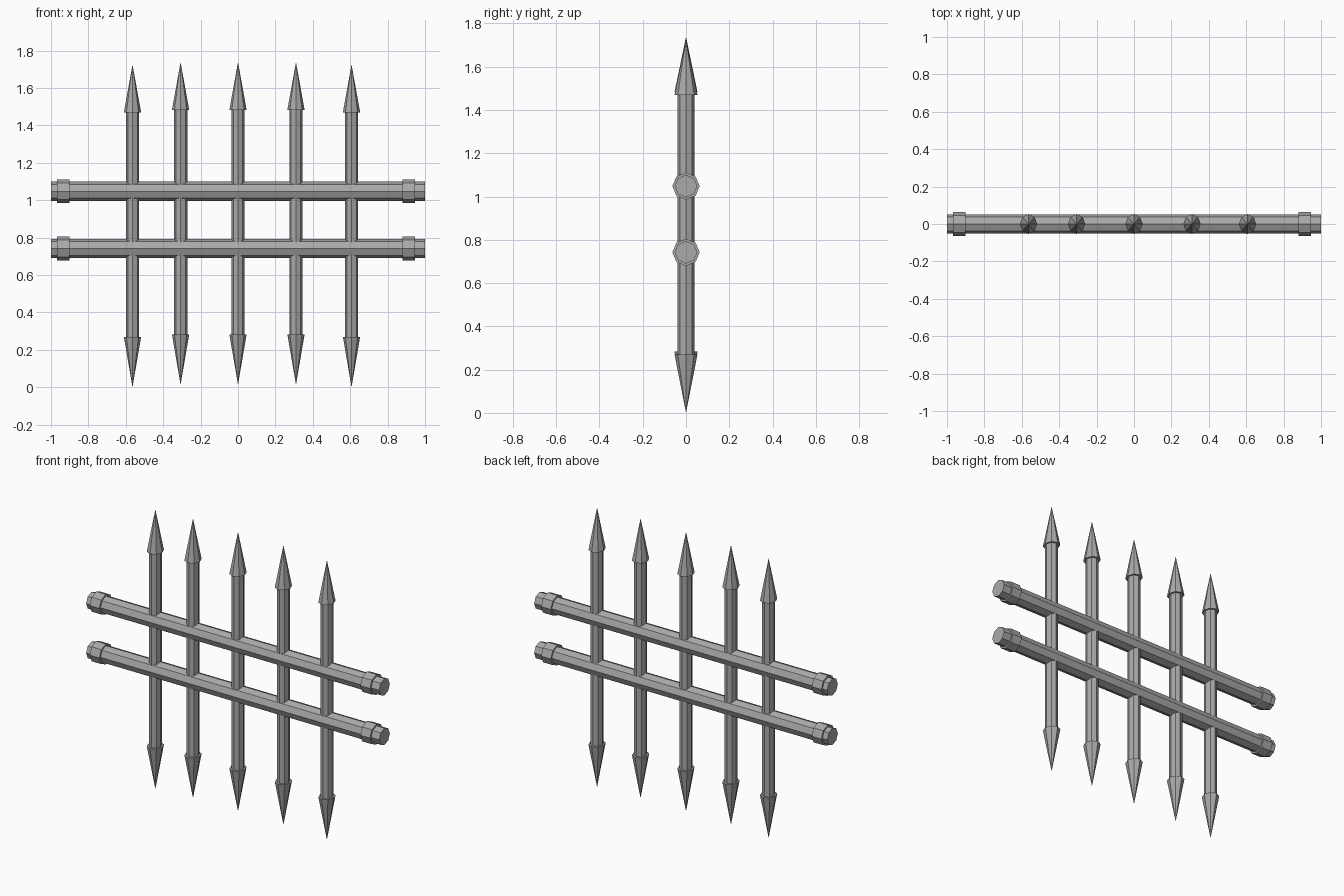
import bpy
import math
from mathutils import Matrix

cube = bpy.data.objects.get("Cube")
if cube:
    bpy.data.objects.remove(cube, do_unlink=True)

iron = bpy.data.materials.new("grey_iron")
iron.use_nodes = True
iron.diffuse_color = (0.4, 0.4, 0.4, 1)
iron.node_tree.nodes["Principled BSDF"].inputs["Base Color"].default_value = iron.diffuse_color

SIDES = 8


def prism(name, r1, r2, start, end, x=0, z=0, along_x=False, flatten=1):
    """Eight-sided bar or cone running from start to end along z or x."""
    bpy.ops.mesh.primitive_cone_add(vertices=SIDES, radius1=r1, radius2=r2, depth=end - start)
    ob = bpy.context.object
    ob.name = name
    ob.data.transform(Matrix.Diagonal((flatten, 1, 1, 1)))
    if along_x:
        ob.data.transform(Matrix.Rotation(math.pi / 2, 4, 'Y'))
        ob.location = ((start + end) / 2, 0, z)
    else:
        ob.location = (x, 0, (start + end) / 2)
    ob.data.materials.append(iron)
    return ob


# Horizontal rails with a collar near each end
for level, z in (("lower", 0.742), ("upper", 1.048)):
    prism(level + "_rail", 0.052, 0.052, -1, 1, z=z, along_x=True)
    for side, x in (("right", -0.935), ("left", 0.912)):
        prism(f"{level}_{side}_collar", 0.063, 0.063, x - 0.033, x + 0.033, z=z, along_x=True)

# Upright bars pointed at both ends; the outer two sit slightly lower
for i, x in enumerate((-0.564, -0.307, 0, 0.31, 0.607), 1):
    drop = 0 if i in (1, 5) else 0.013
    low, high = 0.262 + drop, 1.47 + drop
    prism(f"upright_bar_{i}", 0.039, 0.039, low, high, x=x, flatten=0.92)
    prism(f"top_spike_{i}", 0.053, 0, high, high + 0.256, x=x, flatten=0.87)
    prism(f"bottom_spike_{i}", 0, 0.053, drop, low + 0.008, x=x, flatten=0.87)
